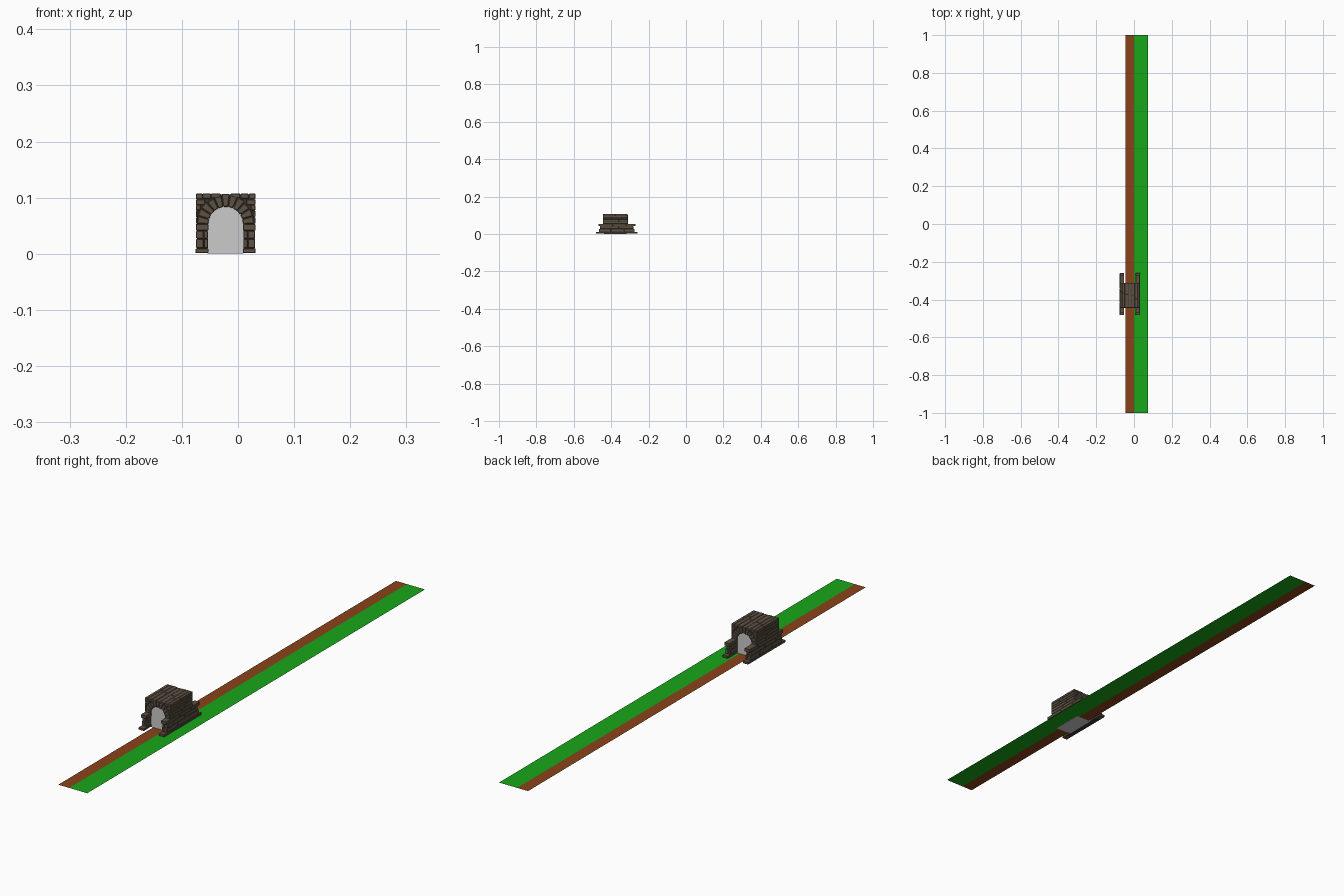
import bpy, bmesh, math, random

if "Cube" in bpy.data.objects:
    bpy.data.objects.remove(bpy.data.objects["Cube"])

random.seed(4)
CX, R_IN, R_OUT, SPRING, TOP = -0.022, 0.031, 0.053, 0.053, 0.107
Y0, Y1 = -0.444, -0.312      # tunnel body
YC = -0.371                  # centre of the long side walls


def material(name, rgb):
    m = bpy.data.materials.new(name)
    m.diffuse_color = (*rgb, 1)
    m.use_nodes = True
    m.node_tree.nodes["Principled BSDF"].inputs["Base Color"].default_value = m.diffuse_color
    return m


stone = material("stone", (0.11, 0.083, 0.057))
mortar = material("mortar", (0.045, 0.034, 0.025))
brown = material("dirt", (0.25, 0.055, 0.011))
green = material("grass", (0.009, 0.38, 0.009))


def prism(name, profile, y0, y1, mat=None, bevel=0.0):
    """Extrude an (x, z) outline along y, x measured from the arch centre."""
    bm = bmesh.new()
    a = [bm.verts.new((CX + x, y0, z)) for x, z in profile]
    b = [bm.verts.new((CX + x, y1, z)) for x, z in profile]
    bm.faces.new(a)
    bm.faces.new(b[::-1])
    for i in range(len(a)):
        j = (i + 1) % len(a)
        bm.faces.new((a[i], b[i], b[j], a[j]))
    bmesh.ops.recalc_face_normals(bm, faces=bm.faces)
    me = bpy.data.meshes.new(name)
    bm.to_mesh(me)
    bm.free()
    ob = bpy.data.objects.new(name, me)
    bpy.context.collection.objects.link(ob)
    if mat:
        me.materials.append(mat)
    if bevel:
        mod = ob.modifiers.new("worn_edges", "BEVEL")
        mod.width, mod.segments = bevel, 1
    return ob


def block(name, x0, x1, z0, z1, y0, y1, mat=stone, bevel=0.0009):
    return prism(name, [(x0, z0), (x1, z0), (x1, z1), (x0, z1)], y0, y1, mat, bevel)


def polar(r, a):
    return (r * math.cos(a), SPRING + r * math.sin(a))


def ground(name, x0, x1, mat):
    me = bpy.data.meshes.new(name)
    z = 0.0005
    me.from_pydata([(x0, -1, z), (x1, -1, z), (x1, 1, z), (x0, 1, z)], [], [(0, 1, 2, 3)])
    me.materials.append(mat)
    bpy.context.collection.objects.link(bpy.data.objects.new(name, me))


# Ground strips
ground("dirt_path", -0.045, 0.0, brown)
ground("grass_strip", 0.0, 0.075, green)

# Grey filling of the passage
arc = [polar(R_IN + 0.001, math.pi * i / 20) for i in range(21)]
prism("passage_fill", [(R_IN + 0.001, 0)] + arc + [(-R_IN - 0.001, 0)], Y0 + 0.006, Y1 - 0.006)

# Dark mortar core behind the stones
arc = [polar(R_IN + 0.0015, math.pi * i / 20) for i in range(21)]
o = R_OUT - 0.0015
prism("mortar_core", arc + [(-o, SPRING), (-o, TOP - 0.0015), (o, TOP - 0.0015), (o, SPRING)],
      Y0 + 0.003, Y1 - 0.003, mortar)

# Wedge stones of the arch
N = 11
for i in range(N):
    a0 = math.pi * i / N + 0.012
    a1 = math.pi * (i + 1) / N - 0.012
    r = R_OUT + (0.0005 if i == N // 2 else random.uniform(-0.003, -0.0005))
    am = (a0 + a1) / 2
    d = random.uniform(0, 0.002)
    prism("arch_stone", [polar(R_IN, a0), polar(r, a0), polar(r, a1), polar(R_IN, a1)],
          Y0 - 0.001 + d, Y1 + 0.001 - d, stone, 0.0009)

# Corner filling stones: inner x, outer x, bottom, top
corner_rows = [(0.009, 0.026, 0.0995, 0.107), (0.0265, 0.041, 0.098, 0.107),
               (0.0415, 0.053, 0.0975, 0.107), (0.037, 0.053, 0.087, 0.097),
               (0.045, 0.053, 0.0775, 0.0865), (0.049, 0.053, 0.0655, 0.077),
               (0.050, 0.053, 0.0535, 0.065)]
for s in (-1, 1):
    for x0, x1, z0, z1 in corner_rows:
        split = Y0 + (Y1 - Y0) * random.uniform(0.3, 0.7)
        for a, b in ((Y0, split - 0.0005), (split + 0.0005, Y1)):
            block("corner_stone", s * x0, s * x1, z0, z1, a, b)

# Long side walls on both sides of the passage
for s in (-1, 1):
    block("wall_core", s * 0.0325, s * 0.0515, 0.001, 0.051, YC - 0.088, YC + 0.088, mortar, 0)
    # footing
    for a, b in ((-0.111, -0.045), (-0.044, 0.03), (0.031, 0.111)):
        block("footing_stone", s * 0.031, s * 0.0535, 0.001, 0.0095, YC + a, YC + b)
    # upright courses: outer and inner leaf
    for z0, z1, cuts in ((0.01, 0.0265, (-0.094, -0.03, 0.04, 0.096)),
                         (0.027, 0.0405, (-0.09, -0.055, 0.012, 0.09))):
        for a, b in zip(cuts, cuts[1:]):
            block("wall_outer_stone", s * 0.0395, s * 0.0525, z0, z1, YC + a + 0.0005, YC + b - 0.0005)
            block("wall_inner_stone", s * 0.0315, s * 0.039, z0, z1, YC + a + 0.0005, YC + b - 0.0005)
    # capping stones
    for a, b in ((-0.098, -0.02), (-0.019, 0.05), (0.051, 0.101)):
        block("wall_cap", s * 0.031, s * 0.053, 0.041, 0.053, YC + a, YC + b)
